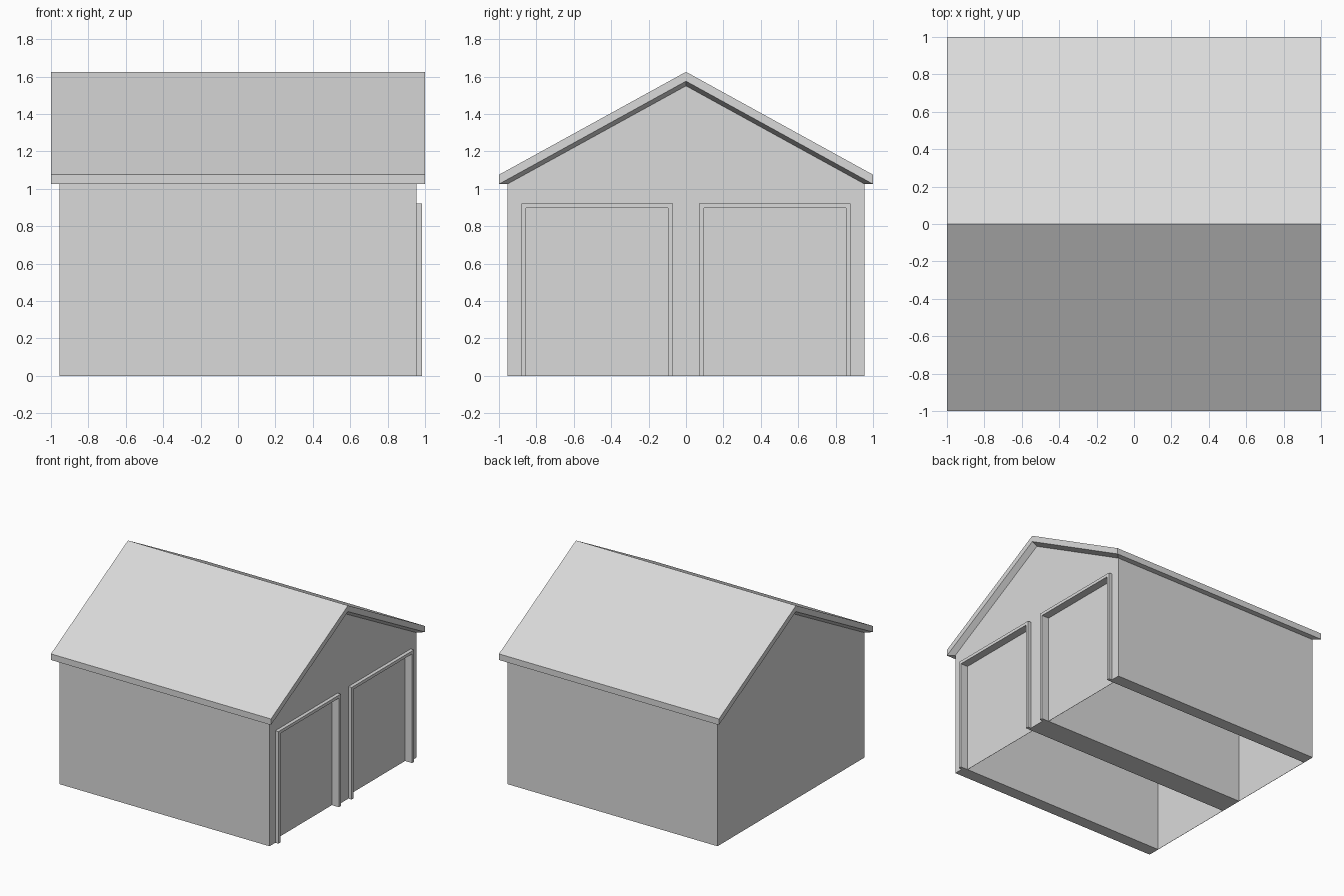
import bpy
import bmesh

cube = bpy.data.objects.get("Cube")
if cube:
    bpy.data.objects.remove(cube, do_unlink=True)

GREY = (0.7, 0.7, 0.7, 1.0)
mat = bpy.data.materials.new("plain_grey")
mat.use_nodes = True
mat.diffuse_color = GREY
mat.node_tree.nodes["Principled BSDF"].inputs["Base Color"].default_value = GREY

WALL = 0.955          # half width of the walls
EAVE = 1.025          # underside of the eaves
DOOR_IN, DOOR_OUT, DOOR_TOP = 0.095, 0.855, 0.896
TRIM = 0.025


def finish(name, bm):
    bmesh.ops.recalc_face_normals(bm, faces=bm.faces)
    mesh = bpy.data.meshes.new(name)
    bm.to_mesh(mesh)
    bm.free()
    mesh.materials.append(mat)
    obj = bpy.data.objects.new(name, mesh)
    bpy.context.collection.objects.link(obj)
    return obj


def extrude_profile(name, points, x0, x1):
    """Extrude a closed (y, z) outline along x."""
    bm = bmesh.new()
    face = bm.faces.new([bm.verts.new((x0, y, z)) for y, z in points])
    ext = bmesh.ops.extrude_face_region(bm, geom=[face])["geom"]
    moved = [v for v in ext if isinstance(v, bmesh.types.BMVert)]
    bmesh.ops.translate(bm, verts=moved, vec=(x1 - x0, 0, 0))
    return finish(name, bm)


def mirrored(half):
    """Complete an outline given its +y half, ordered from the ridge down."""
    return half + [(-y, z) for y, z in reversed(half) if y > 0]


# Walls: gabled body with two long bays open at the bottom
extrude_profile("walls", mirrored([
    (0, 1.55), (WALL, EAVE), (WALL, 0), (DOOR_OUT, 0), (DOOR_OUT, DOOR_TOP),
    (DOOR_IN, DOOR_TOP), (DOOR_IN, 0)]), -WALL + 0.002, WALL)

# Thin wall closing the far end of the bays
extrude_profile("end_wall", mirrored([(0, 1.55), (WALL, EAVE), (WALL, 0)]),
                -WALL, -WALL + 0.002)

# Doors and their raised surrounds
for side, label in ((1, "back"), (-1, "front")):
    a, b = side * DOOR_IN, side * DOOR_OUT
    extrude_profile(label + "_door",
                    [(a, 0), (b, 0), (b, DOOR_TOP), (a, DOOR_TOP)], 0.918, 0.92)
    ao, bo, top = a - side * TRIM, b + side * TRIM, DOOR_TOP + TRIM
    extrude_profile(label + "_door_frame",
                    [(ao, 0), (ao, top), (bo, top), (bo, 0),
                     (b, 0), (b, DOOR_TOP), (a, DOOR_TOP), (a, 0)], WALL, 0.984)

# Roof: sloped slabs, fascia and soffit skinned through rows of three points
bm = bmesh.new()
inner, lower, upper = (WALL, EAVE, 1.55), (1, EAVE, 1.575), (1, 1.075, 1.625)
rows = []
for sx, row in ((-1, inner), (-1, lower), (-1, upper),
                (1, upper), (1, lower), (1, inner)):
    w, eave, ridge = row
    rows.append([bm.verts.new((sx * w, y, z))
                 for y, z in ((-w, eave), (0, ridge), (w, eave))])
for r, s in zip(rows, rows[1:]):
    for i in range(2):
        bm.faces.new((r[i], r[i + 1], s[i + 1], s[i]))
for i in (0, 2):
    for k in range(2):
        bm.faces.new((rows[k][i], rows[k + 1][i], rows[4 - k][i], rows[5 - k][i]))
finish("roof", bm)
